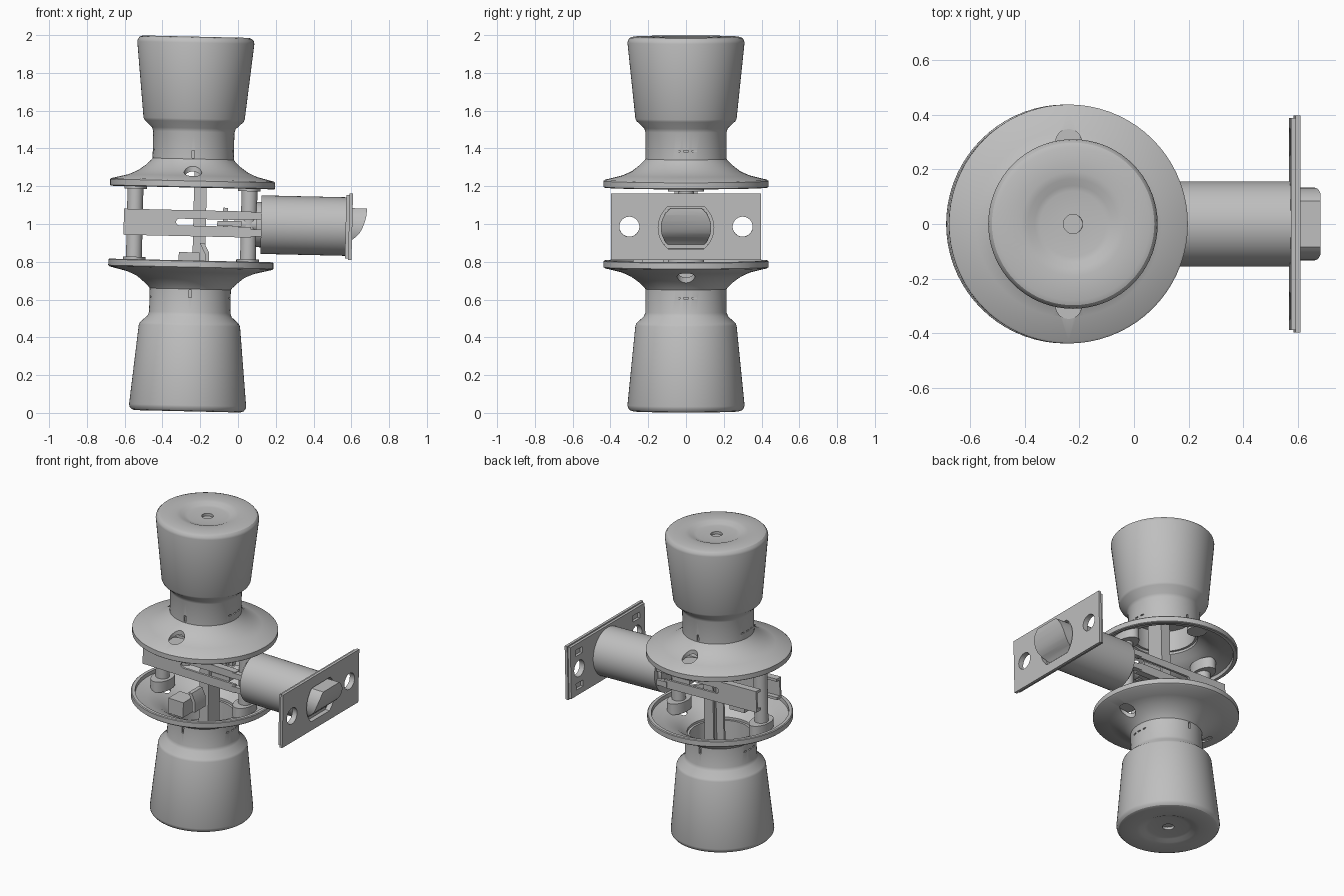
import bpy, bmesh, math
from mathutils import Matrix, Vector

if "Cube" in bpy.data.objects:
    bpy.data.objects.remove(bpy.data.objects["Cube"])

metal = bpy.data.materials.new("satin_metal")
metal.use_nodes = True
GREY = (0.52, 0.52, 0.52, 1)
metal.diffuse_color = GREY
metal.node_tree.nodes["Principled BSDF"].inputs["Base Color"].default_value = GREY

AXIS = -0.245   # x of the knob axis
LZ = 1.005      # height of the latch axis
parts = []


def finish(name, bm, keep=True):
    bmesh.ops.remove_doubles(bm, verts=bm.verts, dist=1e-5)
    bmesh.ops.recalc_face_normals(bm, faces=bm.faces)
    mesh = bpy.data.meshes.new(name)
    bm.to_mesh(mesh)
    bm.free()
    obj = bpy.data.objects.new(name, mesh)
    bpy.context.collection.objects.link(obj)
    mesh.materials.append(metal)
    if keep:
        parts.append(obj)
    return obj


def box(name, x, y, z, keep=True):
    bm = bmesh.new()
    size = [b - a for a, b in (x, y, z)]
    mid = [(a + b) / 2 for a, b in (x, y, z)]
    bmesh.ops.create_cube(bm, size=1, matrix=Matrix.Translation(mid) @ Matrix.Diagonal((*size, 1)))
    return finish(name, bm, keep)


def rod(name, start, end, r, keep=True, stretch=1, sides=48):
    a, b = Vector(start), Vector(end)
    turn = (b - a).to_track_quat('Z', 'Y').to_matrix().to_4x4()
    bm = bmesh.new()
    bmesh.ops.create_cone(bm, cap_ends=True, segments=sides, radius1=r, radius2=r, depth=(b - a).length,
                          matrix=Matrix.Translation((a + b) / 2) @ turn @ Matrix.Diagonal((1, stretch, 1, 1)))
    return finish(name, bm, keep)


def lathe(name, profile, side, closed=False):
    bm = bmesh.new()
    vs = [bm.verts.new((AXIS + r, 0, 1 + side * h)) for r, h in profile]
    pairs = list(zip(vs, vs[1:])) + ([(vs[-1], vs[0])] if closed else [])
    edges = [bm.edges.new(p) for p in pairs]
    bmesh.ops.spin(bm, geom=vs + edges, cent=(AXIS, 0, 1), axis=(0, 0, 1),
                   angle=math.tau, steps=72)
    return finish(name, bm)


def prism(name, points, y0, y1, keep=True):
    bm = bmesh.new()
    face = bm.faces.new([bm.verts.new((x, y0, z)) for x, z in points])
    out = bmesh.ops.extrude_face_region(bm, geom=[face])["geom"]
    bmesh.ops.translate(bm, vec=(0, y1 - y0, 0),
                        verts=[v for v in out if isinstance(v, bmesh.types.BMVert)])
    return finish(name, bm, keep)


def cut(obj, tool, op='DIFFERENCE'):
    mod = obj.modifiers.new("cut", 'BOOLEAN')
    mod.object, mod.operation, mod.solver = tool, op, 'EXACT'
    bpy.context.view_layer.objects.active = obj
    bpy.ops.object.modifier_apply(modifier=mod.name)
    bpy.data.objects.remove(tool)


# Knobs, flanges and mounting bosses, upper and lower
for side, word, neck in ((1, "upper", 0.498), (-1, "lower", 0.478)):
    knob = lathe(word + "_knob", [
        (0, 0.955), (0.035, 0.955), (0.035, 0.972), (0.12, 0.972), (0.14, 0.976), (0.165, 0.987),
        (0.19, 0.991), (0.28, 0.992), (0.297, 0.986), (0.307, 0.974), (0.31, 0.96),
        (0.268, neck + 0.06), (0.262, neck + 0.047), (0.222, neck + 0.01), (0.215, neck - 0.01),
        (0.215, 0.335), (0.185, 0.335), (0.185, 0.47), (0, 0.47)], side)
    for s in (-1, 1):
        z = sorted((1 + side * 0.35, 1 + side * 0.39))
        edge = sorted((s * 0.203, s * 0.25))
        cut(knob, box("slit", (AXIS - 0.007, AXIS + 0.007), edge, z, False))
        for y in (-0.045, 0, 0.045):
            z = sorted((1 + side * 0.385, 1 + side * 0.393))
            cut(knob, box("mark", (AXIS + edge[0], AXIS + edge[1]), (y - 0.012, y + 0.012), z, False))

    flange = lathe(word + "_flange", [
        (0.213, 0.347), (0.222, 0.335), (0.25, 0.308), (0.29, 0.279), (0.34, 0.256), (0.43, 0.234),
        (0.437, 0.228), (0.437, 0.197), (0.432, 0.193), (0.412, 0.193), (0.41, 0.216), (0.34, 0.236),
        (0.28, 0.258), (0.24, 0.288), (0.2, 0.32), (0.2, 0.347)], side, True)
    for s in (-1, 1):
        x, y = (AXIS, s * 0.3) if side > 0 else (AXIS + s * 0.3, 0)
        cut(flange, rod("hole", (x, y, 1 + side * 0.2), (x, y, 1 + side * 0.4), 0.047, False))
        rod(word + "_screw_seat", (x, y, 1 + side * 0.235), (x, y, 1 + side * 0.25), 0.06)
        x = AXIS + s * 0.3
        rod(word + "_boss", (x, 0, 1 + side * 0.18), (x, 0, 1 + side * 0.25), 0.06, stretch=1.6)

# Screw posts either side of the spindle
for s, word in ((-1, "left"), (1, "right")):
    x = AXIS + s * 0.302
    rod(word + "_post", (x, 0, 0.76), (x, 0, 1.24), 0.042)

# Channel shaped spindle
box("spindle_web", (-0.185, -0.17), (-0.06, 0.06), (0.55, 1.45))
for s in (-1, 1):
    box("spindle_side", (-0.237, -0.17), sorted((s * 0.045, s * 0.06)), (0.55, 1.45))

# Bent tabs inside the lower flange
box("flange_tab", (-0.31, -0.2), (-0.28, -0.16), (0.75, 0.85))
prism("bent_tab", [(-0.2, 0.9), (-0.175, 0.9), (-0.15, 0.85), (-0.15, 0.78), (-0.17, 0.78), (-0.17, 0.84)],
      -0.23, -0.12)

# Latch tail: two lipped arms with a slot
for s, word in ((-1, "front"), (1, "back")):
    outer, inner = s * 0.13, s * 0.085
    arm = box(word + "_arm", (-0.605, 0.07), sorted((outer, inner)), (LZ - 0.07, LZ + 0.068))
    cut(arm, box("groove", (-0.7, 0.2), sorted((s * 0.115, s * 0.05)), (LZ - 0.053, LZ + 0.051), False))
    cut(arm, box("slot", (-0.31, 0.2), sorted((s * 0.16, s * 0.1)), (LZ - 0.014, LZ + 0.022), False))
    cut(arm, rod("slot_end", (-0.31, s * 0.1, LZ + 0.004), (-0.31, s * 0.16, LZ + 0.004), 0.018, False))
    for h in (-0.045, 0.045):
        box(word + "_crimp_tab", (0.05, 0.125), sorted((s * 0.135, s * 0.1)), (LZ + h - 0.018, LZ + h + 0.018))
    box(word + "_catch", (-0.08, -0.055), sorted((s * 0.02, s * 0.05)), (LZ - 0.02, LZ + 0.085))
box("slider", (-0.11, 0.02), (-0.12, 0.12), (LZ - 0.012, LZ + 0.015))
rod("slider_rod", (-0.02, 0, LZ), (0.15, 0, LZ), 0.04)

# Latch case
rod("latch_case", (0.122, 0, LZ), (0.575, 0, LZ), 0.155, sides=72)
rod("case_neck", (0.095, 0, LZ), (0.125, 0, LZ), 0.12)


def bolt_solid(name, r, half, x0, x1, keep):
    obj = rod(name, (x0, 0, LZ - 0.005), (x1, 0, LZ - 0.005), r, keep)
    cut(obj, box("trim", (x0 - 0.1, x1 + 0.1), (-0.3, 0.3), (LZ - 0.005 - half, LZ - 0.005 + half), False),
        'INTERSECT')
    return obj


# Face plate in two layers with screw holes
for word, x0, x1, w, h in (("face_plate", 0.587, 0.605, 0.397, 0.176), ("backing_plate", 0.57, 0.588, 0.388, 0.168)):
    plate = box(word, (x0, x1), (-w, w), (LZ - h, LZ + h))
    cut(plate, bolt_solid("bolt_hole", 0.147, 0.112, 0.5, 0.7, False))
    for s in (-1, 1):
        cut(plate, rod("screw_hole", (0.5, s * 0.3, LZ), (0.7, s * 0.3, LZ), 0.053, False))
        if word == "backing_plate":
            for t in (-0.11, 0.11):
                cut(plate, box("notch", (0.5, 0.7), (s * 0.3 - 0.035, s * 0.3 + 0.035),
                               (LZ + t - 0.02, LZ + t + 0.02), False))

# Sloped bolt
bolt = bolt_solid("bolt", 0.133, 0.103, 0.5, 0.68, True)
slope = [(0.45, 1.2), (0.68, 1.2), (0.68, 1.07), (0.672, 1.035), (0.66, 1.0), (0.645, 0.972),
         (0.625, 0.95), (0.6, 0.932), (0.58, 0.91), (0.575, 0.8), (0.45, 0.8)]
cut(bolt, prism("slope", slope, -0.3, 0.3, False), 'INTERSECT')

# Slight lean of the whole lock, then smooth shading with sharp edges
pivot = Matrix.Translation((AXIS, 0, 1))
lean = pivot @ Matrix.Rotation(math.radians(1.3), 4, 'Y') @ pivot.inverted()
bpy.ops.object.select_all(action='DESELECT')
for obj in parts:
    obj.data.transform(lean)
    obj.select_set(True)
bpy.context.view_layer.objects.active = parts[0]
bpy.ops.object.shade_smooth_by_angle(angle=math.radians(30))
